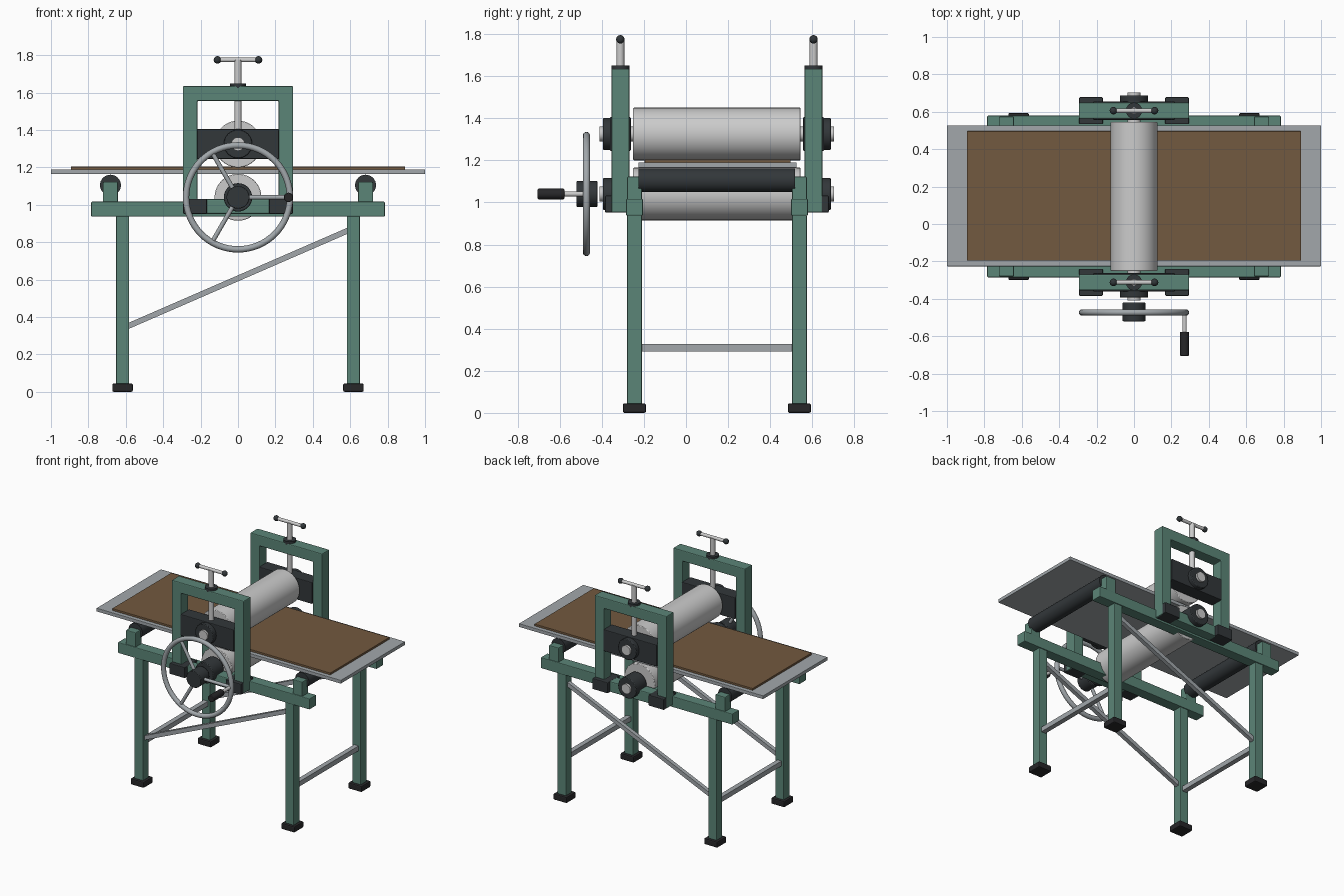
import bpy, bmesh
from math import cos, sin, pi, radians
from mathutils import Vector

if "Cube" in bpy.data.objects:
    bpy.data.objects.remove(bpy.data.objects["Cube"])

YC = 0.147            # middle of the press body in y


def material(name, rgb):
    m = bpy.data.materials.new(name)
    m.diffuse_color = (*rgb, 1)
    m.use_nodes = True
    m.node_tree.nodes["Principled BSDF"].inputs["Base Color"].default_value = m.diffuse_color
    return m


GREEN = material("green_paint", (0.105, 0.235, 0.185))
DARK = material("dark_iron", (0.032, 0.038, 0.042))
BLACK = material("black_rubber", (0.02, 0.02, 0.022))
STEEL = material("steel", (0.36, 0.39, 0.41))
CHROME = material("polished_steel", (0.55, 0.56, 0.57))
BROWN = material("brown_felt", (0.17, 0.10, 0.05))


def finish(name, bm, mat, bevel=0.0, smooth=False):
    bmesh.ops.recalc_face_normals(bm, faces=bm.faces)
    me = bpy.data.meshes.new(name)
    bm.to_mesh(me)
    bm.free()
    me.materials.append(mat)
    ob = bpy.data.objects.new(name, me)
    bpy.context.collection.objects.link(ob)
    if bevel:
        mod = ob.modifiers.new("bevel", 'BEVEL')
        mod.width, mod.segments, mod.limit_method = bevel, 2, 'ANGLE'
    if smooth:
        bpy.ops.object.select_all(action='DESELECT')
        ob.select_set(True)
        bpy.context.view_layer.objects.active = ob
        bpy.ops.object.shade_smooth_by_angle(angle=radians(40))
    return ob


def box(name, center, size, mat, bevel=0.005):
    bm = bmesh.new()
    bmesh.ops.create_cube(bm, size=1)
    bmesh.ops.scale(bm, vec=size, verts=bm.verts)
    ob = finish(name, bm, mat, bevel)
    ob.location = center
    return ob


def rod(name, a, b, r, mat, seg=32, bevel=0.0):
    """Cylinder from point a to point b."""
    a, b = Vector(a), Vector(b)
    bm = bmesh.new()
    bmesh.ops.create_cone(bm, cap_ends=True, segments=seg, radius1=r, radius2=r, depth=(b - a).length)
    ob = finish(name, bm, mat, bevel, True)
    ob.location = (a + b) / 2
    ob.rotation_mode = 'QUATERNION'
    ob.rotation_quaternion = (b - a).to_track_quat('Z', 'Y')
    return ob


def ball(name, c, r, mat):
    bm = bmesh.new()
    bmesh.ops.create_uvsphere(bm, u_segments=20, v_segments=12, radius=r)
    finish(name, bm, mat, smooth=True).location = c


def window_frame(name, y, depth, outer, inner, mat):
    """Rectangular ring in the xz plane; outer/inner = (half width, z low, z high)."""
    bm = bmesh.new()
    loops = [[bm.verts.new((x, y - depth / 2, z)) for x, z in
              ((-w, lo), (w, lo), (w, hi), (-w, hi))] for w, lo, hi in (outer, inner)]
    for i in range(4):
        j = (i + 1) % 4
        bm.faces.new((loops[0][i], loops[0][j], loops[1][j], loops[1][i]))
    geo = bmesh.ops.extrude_face_region(bm, geom=bm.faces[:])["geom"]
    bmesh.ops.translate(bm, vec=(0, depth, 0), verts=[v for v in geo if isinstance(v, bmesh.types.BMVert)])
    finish(name, bm, mat, 0.006)


def ring(name, c, R, r, mat, n=64, m=14):
    """Torus standing in the xz plane."""
    bm = bmesh.new()
    vs = [[bm.verts.new(((R + r * cos(2 * pi * j / m)) * cos(2 * pi * i / n), r * sin(2 * pi * j / m),
                         (R + r * cos(2 * pi * j / m)) * sin(2 * pi * i / n)))
           for j in range(m)] for i in range(n)]
    for i in range(n):
        for j in range(m):
            k, l = (i + 1) % n, (j + 1) % m
            bm.faces.new((vs[i][j], vs[k][j], vs[k][l], vs[i][l]))
    finish(name, bm, mat, smooth=True).location = c


ZU, ZL = 1.325, 1.04   # roller axis heights

for s, side in ((-1, "front"), (1, "back")):
    # stand: rail, legs, feet, roller brackets, diagonal brace
    yl = YC + s * 0.392
    box(f"{side}_rail", (0, yl, 0.977), (1.57, 0.08, 0.08), GREEN)
    for t, end in ((-1, "left"), (1, "right")):
        box(f"{side}_{end}_leg", (t * 0.617, yl, 0.49), (0.07, 0.07, 0.9), GREEN)
        box(f"{side}_{end}_foot", (t * 0.617, yl, 0.0225), (0.11, 0.11, 0.045), BLACK, 0.008)
        box(f"{side}_{end}_roller_bracket", (t * 0.682, yl, 1.065), (0.08, 0.07, 0.115), GREEN)
    brace = box(f"{side}_diagonal_brace", (0, yl, 0.607), (1.33, 0.03, 0.03), STEEL, 0)
    brace.rotation_euler.y = -0.41

    # side frame with clamping blocks and sliding bearing
    yf = YC + s * 0.459
    window_frame(f"{side}_side_frame", yf, 0.085, (0.295, 0.952, 1.635), (0.217, 1.03, 1.555), GREEN)
    for t, end in ((-1, "left"), (1, "right")):
        box(f"{side}_{end}_clamp_block", (t * 0.23, yf, 0.992), (0.126, 0.145, 0.08), DARK)
    box(f"{side}_bearing_block", (0, yf, ZU), (0.436, 0.1, 0.16), DARK)
    for z, lvl in ((ZU, "upper"), (ZL, "lower")):
        rod(f"{side}_{lvl}_bearing_cap", (0, YC + s * 0.42, z), (0, YC + s * 0.541, z), 0.076, DARK, 32, 0.005)

    # pressure screw with T handle
    rod(f"{side}_pressure_screw", (0, yf, 1.39), (0, yf, 1.775), 0.019, CHROME, 20)
    rod(f"{side}_screw_collar", (0, yf, 1.625), (0, yf, 1.65), 0.043, DARK)
    rod(f"{side}_screw_handle", (-0.11, yf, 1.775), (0.11, yf, 1.775), 0.012, CHROME, 16)
    for t, end in ((-1, "left"), (1, "right")):
        ball(f"{side}_{end}_handle_knob", (t * 0.11, yf, 1.775), 0.02, DARK)

# cross stretchers and bed support rollers
for t, end in ((-1, "left"), (1, "right")):
    box(f"{end}_stretcher", (t * 0.617, YC, 0.31), (0.036, 0.78, 0.036), STEEL, 0)
    rod(f"{end}_support_roller", (t * 0.682, YC - 0.372, 1.105), (t * 0.682, YC + 0.372, 1.105), 0.056, DARK)

# main rollers and their shafts
for z, lvl in ((ZU, "upper"), (ZL, "lower")):
    rod(f"{lvl}_roller", (0, YC - 0.398, z), (0, YC + 0.398, z), 0.125, CHROME, 64, 0.004)
    rod(f"{lvl}_shaft", (0, YC - 0.557, z), (0, YC + 0.557, z), 0.036, CHROME)

# bed and felt blanket
box("press_bed", (0, YC + 0.003, 1.177), (2.0, 0.752, 0.025), STEEL, 0.002)
box("felt_blanket", (0, YC + 0.003, 1.196), (1.786, 0.692, 0.016), BROWN, 0.002)

# handwheel
YW = -0.473
ring("handwheel_rim", (0, YW, ZL), 0.278, 0.017, STEEL)
rod("handwheel_hub", (0, -0.52, ZL), (0, -0.42, ZL), 0.061, DARK, 32, 0.004)
for k in range(3):
    a = k * 2 * pi / 3
    rod(f"handwheel_spoke_{k + 1}", (0, YW, ZL),
        (0.278 * cos(a), YW, ZL + 0.278 * sin(a)), 0.012, STEEL, 16)
rod("crank_pin", (0.27, YW, ZL), (0.27, -0.6, ZL), 0.012, CHROME, 16)
rod("crank_grip", (0.27, -0.578, ZL), (0.27, -0.705, ZL), 0.025, BLACK, 24, 0.004)
